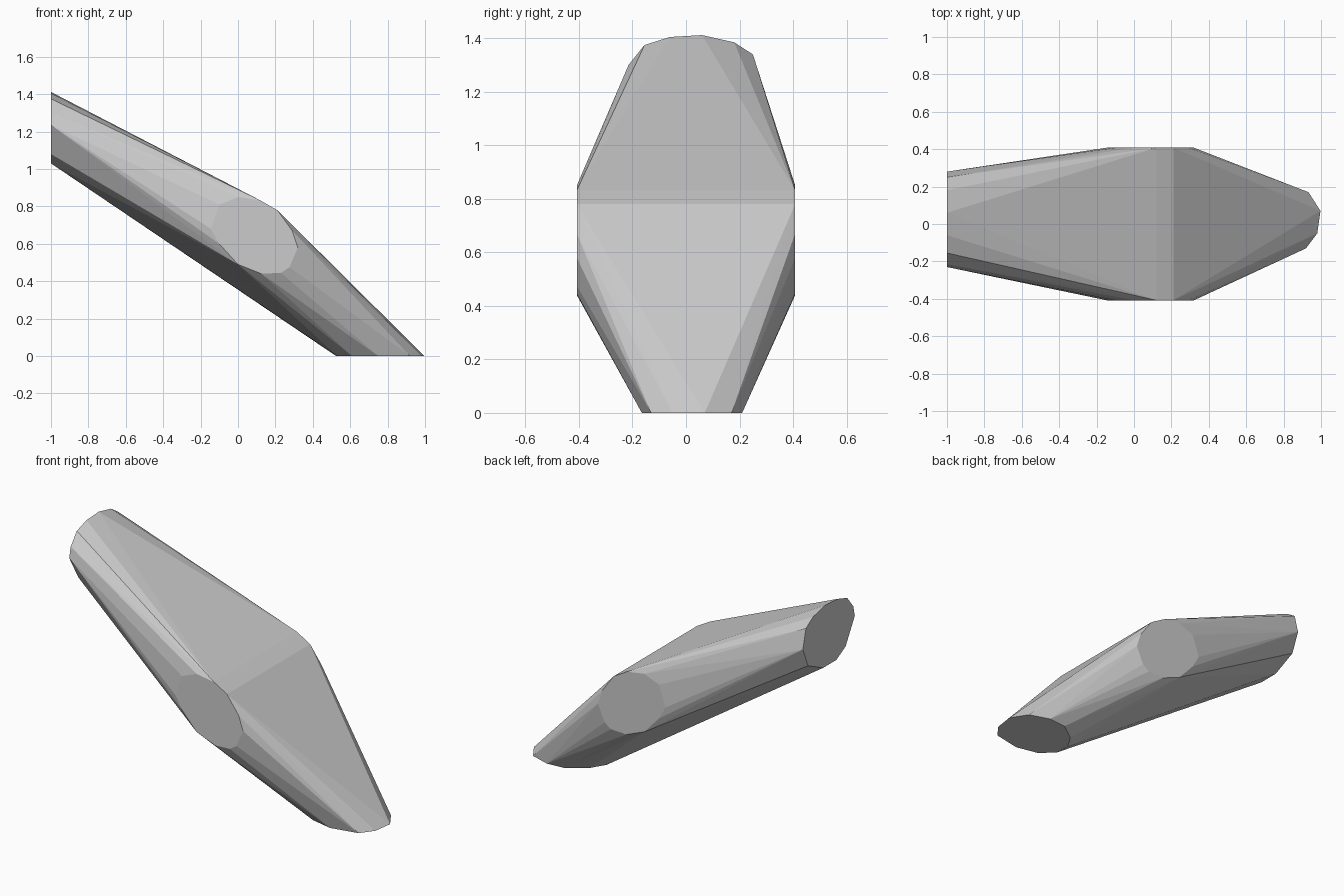
import bpy, bmesh

if "Cube" in bpy.data.objects:
    bpy.data.objects.remove(bpy.data.objects["Cube"])

# Left end outline (y, z) on the plane x = -1
left_end = [(-0.23, 1.235), (-0.215, 1.30), (-0.155, 1.375), (-0.06, 1.405),
            (0.06, 1.412), (0.18, 1.385), (0.25, 1.34), (0.28, 1.22),
            (0.23, 1.10), (0.08, 1.03), (-0.05, 1.03), (-0.14, 1.08)]
# Bottom end outline (x, y) on the plane z = 0
bottom_end = [(0.997, 0.07), (0.933, 0.17), (0.81, 0.21), (0.69, 0.20),
              (0.58, 0.12), (0.525, 0.03), (0.53, -0.06), (0.61, -0.135),
              (0.75, -0.165), (0.92, -0.13), (0.98, -0.05)]
# Side facet outline (x, z), used front and back
side_facet = [(0.12, 0.832), (0.21, 0.78), (0.29, 0.67), (0.32, 0.58),
              (0.275, 0.475), (0.23, 0.445), (0.125, 0.44), (0.0, 0.49),
              (-0.10, 0.60), (-0.145, 0.68), (-0.10, 0.81), (0.0, 0.85)]

points = [(-1.0, y, z) for y, z in left_end]
points += [(x, y, 0.0) for x, y in bottom_end]
for side in (-0.408, 0.408):
    points += [(x, side, z) for x, z in side_facet]

# Skin the four outlines as one convex body
bm = bmesh.new()
for p in points:
    bm.verts.new(p)
result = bmesh.ops.convex_hull(bm, input=bm.verts)
unused = {g for g in result["geom_interior"] + result["geom_unused"]
          if isinstance(g, bmesh.types.BMVert)}
bmesh.ops.delete(bm, geom=list(unused), context='VERTS')
bmesh.ops.dissolve_limit(bm, angle_limit=0.01, verts=bm.verts, edges=bm.edges)
bmesh.ops.recalc_face_normals(bm, faces=bm.faces)

mesh = bpy.data.meshes.new("bent_pipe_body")
bm.to_mesh(mesh)
bm.free()
bpy.context.collection.objects.link(bpy.data.objects.new("bent_pipe_body", mesh))
